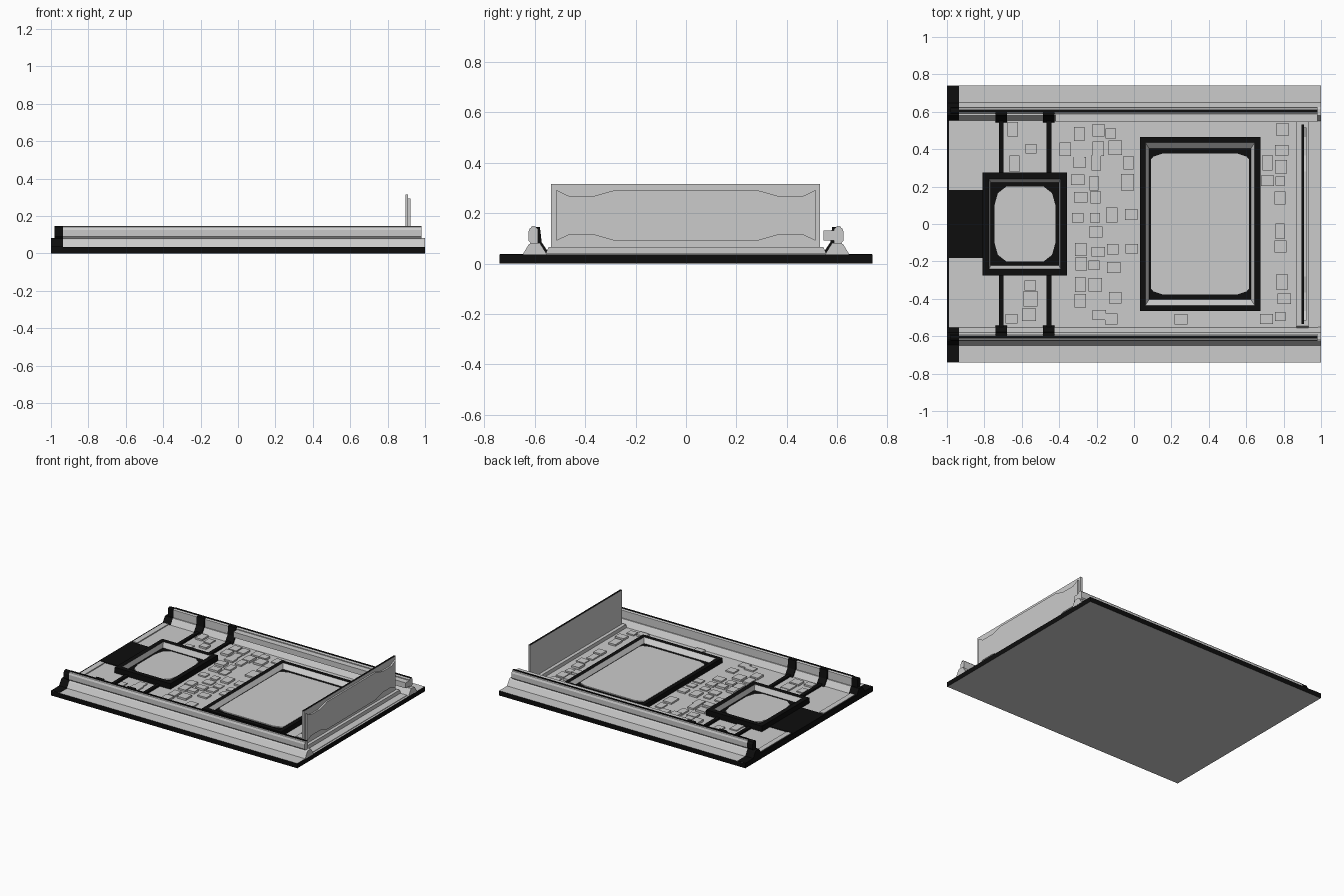
import bpy, random

if "Cube" in bpy.data.objects:
    bpy.data.objects.remove(bpy.data.objects["Cube"])

random.seed(7)
black = bpy.data.materials.new("black")
black.diffuse_color = (0.004, 0.004, 0.004, 1)
black.use_nodes = True
black.node_tree.nodes["Principled BSDF"].inputs["Base Color"].default_value = black.diffuse_color
grey = bpy.data.materials.new("grey")
grey.diffuse_color = (0.8, 0.8, 0.8, 1)
grey.use_nodes = True
grey.node_tree.nodes["Principled BSDF"].inputs["Base Color"].default_value = grey.diffuse_color


def make(name, verts, faces, mats=None, dark=False):
    """Mesh object; dark = whole part black, mats = per-face 0 grey / 1 black."""
    me = bpy.data.meshes.new(name)
    me.from_pydata(verts, [], faces)
    if dark:
        me.materials.append(black)
    elif mats:
        me.materials.append(grey)
        me.materials.append(black)
        for p, m in zip(me.polygons, mats):
            p.material_index = m
    ob = bpy.data.objects.new(name, me)
    bpy.context.collection.objects.link(ob)
    bpy.context.view_layer.objects.active = ob
    ob.select_set(True)
    bpy.ops.object.mode_set(mode='EDIT')
    bpy.ops.mesh.select_all(action='SELECT')
    bpy.ops.mesh.normals_make_consistent(inside=False)
    bpy.ops.object.mode_set(mode='OBJECT')
    ob.select_set(False)
    return ob


def prism(name, prof, a, b, axis='X', dark=False, side=1):
    """Extrude a (y,z) profile along X, or an (x,y) profile along Z."""
    n = len(prof)
    if axis == 'X':
        v = [(t, side * p, q) for t in (a, b) for p, q in prof]
    else:
        v = [(p, q, t) for t in (a, b) for p, q in prof]
    f = [tuple(range(n)), tuple(range(n, 2 * n))]
    f += [(i, (i + 1) % n, n + (i + 1) % n, n + i) for i in range(n)]
    return make(name, v, f, dark=dark)


def box_data(x0, x1, y0, y1, z0, z1):
    v = [(x, y, z) for z in (z0, z1) for x, y in ((x0, y0), (x1, y0), (x1, y1), (x0, y1))]
    f = [(0, 1, 2, 3), (4, 5, 6, 7), (0, 1, 5, 4), (1, 2, 6, 5), (2, 3, 7, 6), (3, 0, 4, 7)]
    return v, f


def box(name, *d, dark=False, mats=None):
    return make(name, *box_data(*d), mats=mats, dark=dark)


# Base slab with black rim, and thin inner floor
box("base", -1, 1, -0.74, 0.74, 0, 0.035, mats=[0, 0, 1, 1, 1, 1])
box("floor", -0.99, 0.985, -0.555, 0.555, 0.03, 0.039)
box("entry_plate", -1, -0.8, -0.183, 0.183, 0.03, 0.044, dark=True)
box("entry_edge", -1, -0.988, -0.55, 0.55, 0.03, 0.043, dark=True)

# Side rails: sloped foot plus upright head, with black caps on the left end
foot = [(0.55, 0.033), (0.65, 0.033), (0.625, 0.075), (0.615, 0.081), (0.58, 0.081)]
head = [(0.588, 0.078), (0.614, 0.078), (0.625, 0.09), (0.626, 0.125), (0.62, 0.14),
        (0.61, 0.145), (0.597, 0.145), (0.588, 0.138)]
strap = [(0.54, 0.035), (0.57, 0.035), (0.6, 0.08), (0.6, 0.146), (0.58, 0.146),
         (0.573, 0.085), (0.55, 0.05)]
for s, tag in ((1, "back"), (-1, "front")):
    prism(tag + "_rail_foot", foot, -0.935, 1, side=s)
    prism(tag + "_rail_head", head, -0.935, 0.98, side=s)
    prism(tag + "_foot_cap", foot, -1, -0.935, dark=True, side=s)
    prism(tag + "_head_cap", head, -0.98, -0.935, dark=True, side=s)
    y = sorted((s * 0.55, s * 0.739))
    box(tag + "_corner_plate", -1, -0.935, *y, 0.03, 0.037, dark=True)
    y = sorted((s * 0.598, s * 0.613))
    box(tag + "_rail_strip", -0.935, 0.98, *y, 0.14, 0.147, dark=True)
    y = sorted((s * 0.19, s * 0.55))
    box(tag + "_entry_lip", -0.988, -0.95, *y, 0.035, 0.046)
    # Wall straps and the floor bars running to the small hatch
    for x in (-0.71, -0.455):
        prism(tag + "_strap", strap, x - 0.031, x + 0.031, dark=True, side=s)
        y = sorted((s * 0.26, s * 0.56))
        box(tag + "_floor_bar", x - 0.013, x + 0.013, *y, 0.035, 0.052, dark=True)
box("back_rail_ledge", -0.42, 0.98, 0.545, 0.595, 0.091, 0.131)


# Hatch frames: black flat rim, grey inward slope, dark recess, grey cover
def hatch(name, cx, hx, hy, rim, inx, iny, top, cover):
    rings = [(hx, hy, 0.033), (hx, hy, top), (hx - rim, hy - rim, top), (inx, iny, 0.045)]
    v = [(cx + sx * a, sy * b, z) for a, b, z in rings
         for sx, sy in ((-1, -1), (1, -1), (1, 1), (-1, 1))]
    f, m = [], []
    for r, col in enumerate((1, 1, 0)):
        for i in range(4):
            j = (i + 1) % 4
            f.append((4 * r + i, 4 * r + j, 4 * r + 4 + j, 4 * r + 4 + i))
            m.append(col)
    f += [(12, 13, 14, 15), (0, 1, 2, 3)]
    make(name + "_frame", v, f, mats=m + [1, 1])
    out = []
    for sx, sy in ((1, 1), (-1, 1), (-1, -1), (1, -1)):
        q = [(cx + sx * a, sy * b) for a, b in cover]
        out += q if sx * sy > 0 else q[::-1]
    prism(name + "_cover", out, 0.04, 0.052, axis='Z')


hatch("small_hatch", -0.583, 0.226, 0.275, 0.035, 0.183, 0.222, 0.08,
      [(0.163, 0.1), (0.145, 0.165), (0.1, 0.2)])
hatch("large_hatch", 0.353, 0.322, 0.465, 0.03, 0.273, 0.405, 0.075,
      [(0.262, 0.345), (0.25, 0.36), (0.2, 0.377)])

# Scattered low tiles on the floor
tv, tf = [], []
for i in range(17):
    for j in range(12):
        x = -0.65 + i * 0.09 + random.uniform(-0.015, 0.015)
        y = -0.495 + j * 0.09 + random.uniform(-0.015, 0.015)
        w, d = random.uniform(0.024, 0.037), random.uniform(0.024, 0.045)
        h = random.uniform(0.046, 0.056)
        in_small = abs(x + 0.583) < 0.27 and abs(y) < 0.32
        in_large = abs(x - 0.353) < 0.36 and abs(y) < 0.505
        in_bar = abs(x + 0.455) < 0.05
        if in_small or in_large or in_bar or x > 0.83 or random.random() > 0.72:
            continue
        v, f = box_data(x - w, x + w, y - d, y + d, 0.035, h)
        tf += [tuple(k + len(tv) for k in q) for q in f]
        tv += v
make("floor_tiles", tv, tf)

# Upright end panel on a sill, with a raised shaped plate on its outer face
prism("panel_sill", [(-0.56, 0.033), (0.56, 0.033), (0.545, 0.066), (-0.545, 0.066)], 0.87, 0.932)
box("end_panel", 0.895, 0.909, -0.535, 0.532, 0.06, 0.316, mats=[0, 1, 0, 0, 0, 0])
half = [(0.28, 0.292), (0.365, 0.268), (0.465, 0.268), (0.515, 0.292),
        (0.515, 0.09), (0.465, 0.114), (0.365, 0.114), (0.28, 0.09)]
prism("panel_plate", half + [(-y, z) for y, z in half[::-1]], 0.905, 0.921)
